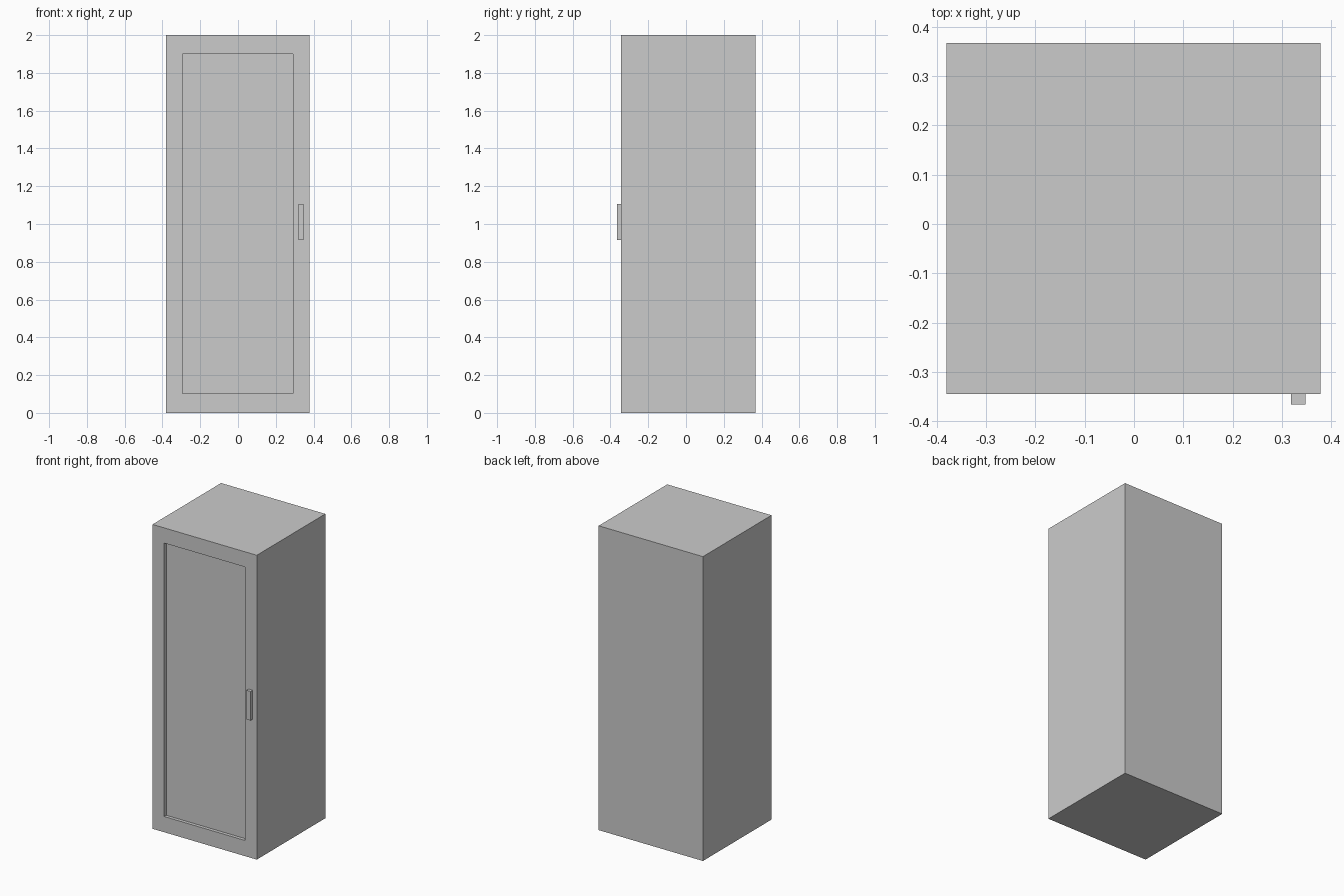
import bpy, bmesh
from mathutils import Vector

if "Cube" in bpy.data.objects:
    bpy.data.objects.remove(bpy.data.objects["Cube"])


def box_mesh(lo, hi):
    bm = bmesh.new()
    bmesh.ops.create_cube(bm, size=1)
    lo, hi = Vector(lo), Vector(hi)
    for v in bm.verts:
        v.co = Vector((lo[i] + (v.co[i] + 0.5) * (hi[i] - lo[i]) for i in range(3)))
    return bm


def make_object(name, bm):
    bmesh.ops.recalc_face_normals(bm, faces=bm.faces)
    mesh = bpy.data.meshes.new(name)
    bm.to_mesh(mesh)
    bm.free()
    obj = bpy.data.objects.new(name, mesh)
    bpy.context.collection.objects.link(obj)
    return obj


FRONT = -0.345
X0, X1, Z0, Z1 = -0.295, 0.291, 0.103, 1.90   # recessed panel outline
DEPTH = 0.022

# Cabinet body with a recessed door panel in its front
bm = box_mesh((-0.38, FRONT, 0), (0.378, 0.367, 2))
bm.normal_update()
front = min(bm.faces, key=lambda f: f.calc_center_median().y)
bmesh.ops.inset_region(bm, faces=[front], thickness=0.08)
for v in front.verts:
    v.co = (X0 if v.co.x < 0 else X1, FRONT, Z0 if v.co.z < 1 else Z1)
panel = bmesh.ops.extrude_discrete_faces(bm, faces=[front])["faces"][0]
for v in panel.verts:
    v.co.y += DEPTH
make_object("cabinet_body", bm)

# Door handle
make_object("door_handle", box_mesh((0.319, -0.366, 0.914), (0.348, FRONT, 1.105)))
